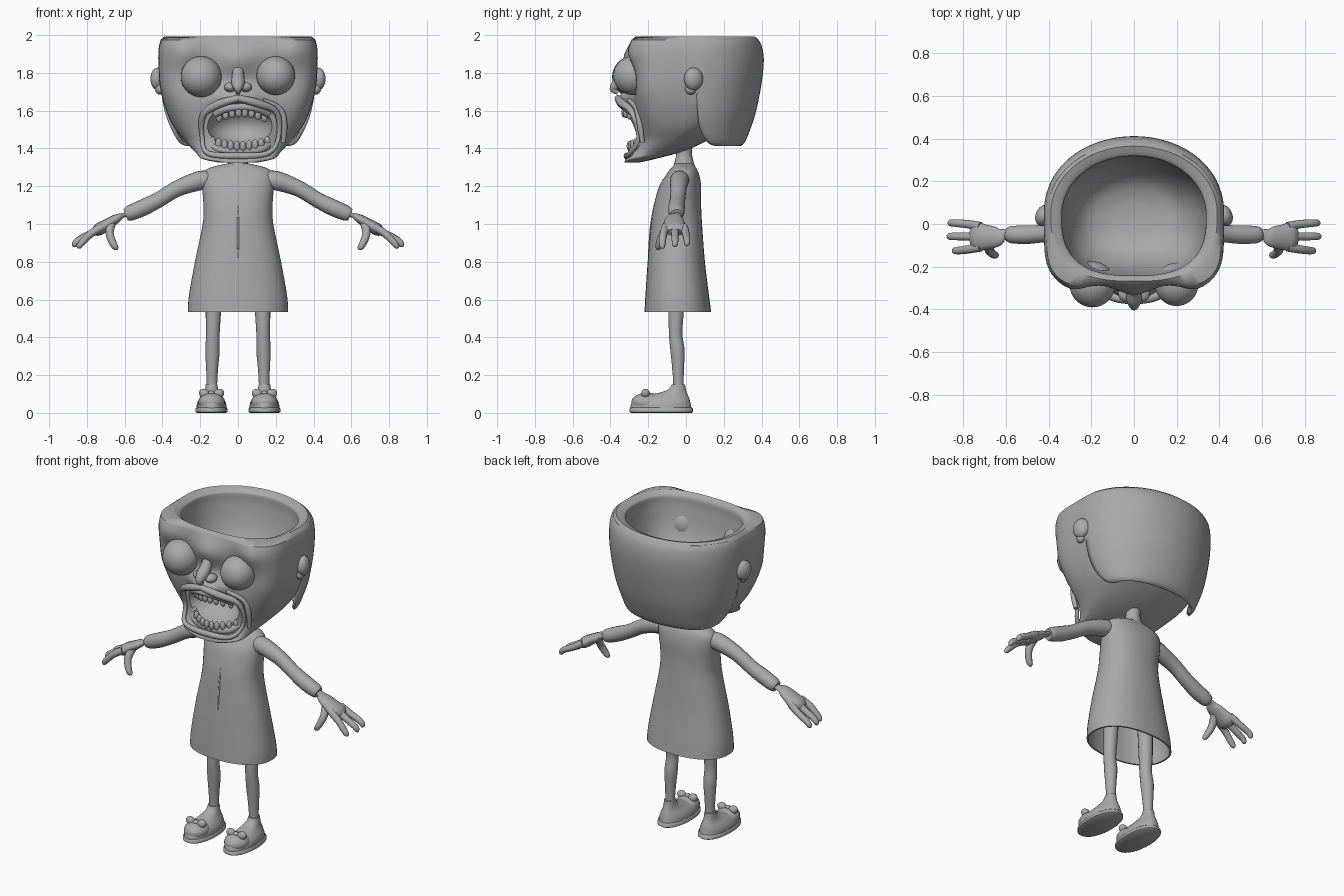
import bpy, bmesh, math
from mathutils import Vector

grey = bpy.data.materials.new("plain_grey")
grey.diffuse_color = (0.4, 0.4, 0.4, 1)


def finish(ob, name, angle=50):
    ob.name = name
    ob.data.materials.clear()
    ob.data.materials.append(grey)
    bpy.ops.object.select_all(action='DESELECT')
    ob.select_set(True)
    bpy.context.view_layer.objects.active = ob
    bpy.ops.object.shade_smooth_by_angle(angle=math.radians(angle))
    return ob


def spline(pts, n):
    """Smooth interpolation through tuples of any length."""
    out = []
    for i in range(len(pts) - 1):
        a, b, c, d = (pts[max(i - 1, 0)], pts[i], pts[i + 1], pts[min(i + 2, len(pts) - 1)])
        for k in range(n):
            t = k / n
            out.append(tuple(0.5 * (2 * q + (r - p) * t + (2 * p - 5 * q + 4 * r - s) * t * t
                                    + (3 * q - p - 3 * r + s) * t ** 3)
                             for p, q, r, s in zip(a, b, c, d)))
    return out + [pts[-1]]


def oval(z, front, back, half, n=48, front_power=2.2, back_power=2.2, x0=0):
    """Horizontal rounded ring; a higher power gives a boxier side."""
    ring = []
    depth = (back - front) / 2
    for i in range(n):
        a = 2 * math.pi * i / n
        c, s = math.cos(a), math.sin(a)
        p = front_power if s < 0 else back_power
        k = (abs(c) ** p + abs(s) ** p) ** (-1 / p)
        ring.append(Vector((x0 + half * c * k, (front + back) / 2 + depth * s * k, z)))
    return ring


def loft(name, rings, closed=True, caps=True, angle=50):
    bm = bmesh.new()
    rows = [[bm.verts.new(p) for p in r] for r in rings]
    n = len(rows[0])
    for a, b in zip(rows, rows[1:]):
        for i in range(n if closed else n - 1):
            j = (i + 1) % n
            bm.faces.new((a[i], a[j], b[j], b[i]))
    if caps:
        bm.faces.new(rows[0][::-1])
        bm.faces.new(rows[-1])
    bmesh.ops.recalc_face_normals(bm, faces=bm.faces)
    me = bpy.data.meshes.new(name)
    bm.to_mesh(me)
    bm.free()
    ob = bpy.data.objects.new(name, me)
    bpy.context.collection.objects.link(ob)
    return finish(ob, name, angle)


def tube(name, pts, n=14, steps=5, flat=1.0, loop=False):
    """Round limb through (x, y, z, radius) points."""
    path = spline(pts, steps)
    rings = []
    for i, p in enumerate(path):
        if loop:
            d = Vector(path[(i + 1) % (len(path) - 1)][:3]) - Vector(path[i - 1 if i else -2][:3])
        else:
            d = Vector(path[min(i + 1, len(path) - 1)][:3]) - Vector(path[max(i - 1, 0)][:3])
        d.normalize()
        ref = Vector((0, 1, 0)) if abs(d.y) < 0.9 else Vector((1, 0, 0))
        u = d.cross(ref).normalized()
        v = d.cross(u)
        rings.append([Vector(p[:3]) + p[3] * (u * math.cos(t) * flat + v * math.sin(t))
                      for t in (2 * math.pi * k / n for k in range(n))])
    return loft(name, rings, caps=not loop)


def ball(name, loc, scale, seg=24, rot=(0, 0, 0)):
    bpy.ops.mesh.primitive_uv_sphere_add(segments=seg, ring_count=seg * 2 // 3, location=loc, rotation=rot)
    ob = bpy.context.object
    ob.scale = scale
    return finish(ob, name)


def cut(ob, loc, scale):
    cutter = ball("cutter", loc, scale, 32)
    mod = ob.modifiers.new("cut", 'BOOLEAN')
    mod.object, mod.operation, mod.solver = cutter, 'DIFFERENCE', 'EXACT'
    bpy.context.view_layer.objects.active = ob
    bpy.ops.object.modifier_apply(modifier=mod.name)
    bpy.data.objects.remove(cutter)
    return finish(ob, ob.name)


def bump(x, z, cx, cz, rx, rz):
    return math.exp(-((x - cx) / rx) ** 2 - ((z - cz) / rz) ** 2)


# Skull: outer wall up to the rim, then down into the hollow
outer = spline([(1.325, -.325, -.25, .10), (1.345, -.32, -.16, .19), (1.38, -.29, -.03, .225),
                (1.43, -.265, .09, .272), (1.51, -.258, .22, .338), (1.61, -.27, .31, .384),
                (1.72, -.28, .375, .412), (1.83, -.285, .402, .421), (1.92, -.287, .403, .421),
                (1.975, -.28, .385, .41)], 4)
inner = spline([(1.992, -.268, .365, .39), (1.975, -.25, .325, .345), (1.955, -.242, .318, .338),
                (1.9, -.238, .315, .334), (1.75, -.205, .28, .30), (1.63, -.13, .2, .22), (1.59, -.04, .1, .1)], 3)
rings = []
for z, f, b, w in outer:
    boxy = 2.7 + 2.6 * min(1, max(0, (z - 1.45) / .25))
    ring = oval(z, f, b, w, 120, boxy, 2.05)
    for p in ring:
        if p.y < -0.12:
            x = abs(p.x)
            p.y += (-.085 * bump(x, z, 0, 1.665, .13, .05) + .025 * bump(x, z, .195, 1.78, .1, .1)
                    - .03 * bump(x, z, .29, 1.91, .08, .08) - .045 * bump(x, z, 0, 1.87, .11, .08))
    rings.append(ring)
rings += [oval(z, f, b, w, 120, 2.7, 2.05) for z, f, b, w in inner]
skull = loft("skull", rings)
cut(skull, (0.01, -.31, 1.515), (.18, .2, .12))

# Hair: shell around the back of the head with rounded lower corners
rows = []
for z, edge, back, half in spline([(1.412, .16, .285, .27), (1.43, .115, .31, .31), (1.5, .075, .34, .352),
                                   (1.6, .06, .372, .389), (1.75, .055, .401, .414), (1.87, .055, .412, .421),
                                   (1.95, .055, .399, .416), (1.98, .06, .378, .401)], 3):
    rows.append([Vector((half * math.cos(math.pi * i / 40), edge + (back - edge) * math.sin(math.pi * i / 40) ** .93, z))
                 for i in range(41)])
hair = loft("hair", rows, closed=False, caps=False)
hair.modifiers.new("thickness", 'SOLIDIFY').thickness = .02
# keep the outer surface: thicken toward the head centre
if hair.data.polygons[0].normal.dot(hair.data.polygons[0].center - Vector((0, .05, 1.7))) < 0:
    hair.data.flip_normals()

# Face details
ball("left_eye", (-.195, -.283, 1.78), (.108,) * 3, 32)
ball("right_eye", (.2, -.283, 1.785), (.102,) * 3, 32)
tube("nose", [(0, -.27, 1.86, .025), (0, -.31, 1.79, .032), (0, -.355, 1.745, .036), (0, -.385, 1.715, .02),
              (0, -.36, 1.695, .012)])
for s in (-1, 1):
    ball("nostril", (s * .04, -.325, 1.725), (.035, .04, .026), 16)
    ball("ear", (s * .425, .04, 1.768), (.037, .052, .06), 20, (0, 0, s * .35))
    ball("ear_lobe", (s * .415, .025, 1.715), (.025, .03, .03), 14)

# Mouth: lips, jowl folds, gums and teeth
tube("lips", [(0, -.36, 1.665, .018), (-.1, -.34, 1.635, .022), (-.185, -.285, 1.575, .018),
              (-.19, -.25, 1.46, .012), (-.16, -.295, 1.375, .014), (0, -.312, 1.36, .018),
              (.16, -.295, 1.375, .014), (.215, -.25, 1.46, .012), (.205, -.285, 1.59, .016),
              (.1, -.34, 1.64, .022), (0, -.36, 1.665, .018)], 12, 4, loop=True)
tube("jowl", [(.13, -.30, 1.655, .012), (.22, -.26, 1.61, .016), (.245, -.245, 1.53, .016), (.24, -.23, 1.43, .012)])
tube("upper_gum", [(-.12, -.27, 1.58, .018), (-.06, -.31, 1.61, .02), (.02, -.325, 1.62, .02),
                   (.10, -.31, 1.61, .02), (.16, -.27, 1.58, .018)], 10)
tube("lower_gum", [(-.15, -.22, 1.42, .022), (-.1, -.265, 1.395, .022), (.01, -.285, 1.385, .022),
                   (.12, -.265, 1.395, .022), (.17, -.22, 1.43, .022)], 10)
for i in range(8):
    t = i / 3.5 - 1
    ball("upper_tooth", (.02 + .12 * t, -.33 + .06 * t * t, 1.59 - .025 * t * t), (.017, .014, .025), 12)
for i in range(10):
    t = i / 4.5 - 1
    ball("lower_tooth", (.01 + .145 * t, -.3 + .06 * t * t, 1.412 + .025 * t * t), (.017, .015, .028), 12)

# Neck and coat, hollow and open at the hem, with a front seam
tube("neck", [(0, -.01, 1.26, .075), (0, -.01, 1.33, .05), (0, -.01, 1.38, .042), (0, -.01, 1.46, .05)], 20)
shell = spline([(.535, -.22, .133, .265), (.62, -.215, .122, .26), (.8, -.203, .1, .228), (1.0, -.185, .085, .187),
                (1.1, -.17, .08, .183), (1.2, -.142, .08, .19), (1.26, -.105, .07, .188), (1.295, -.08, .055, .155),
                (1.32, -.055, .035, .06)], 4)
lining = [(z, f + .01, b - .01, w - .01) for z, f, b, w in shell[20::-1]]
loft("coat", [oval(*r, 48, 2.3, 2.3) for r in lining + shell])
tube("coat_seam", [(0, -.199, .82, .003), (0, -.192, .9, .006), (0, -.183, 1.0, .006), (0, -.168, 1.1, .003)], 8)

for s in (-1, 1):
    # Sleeve and hand
    tube("sleeve", [(s * x, y, z, r) for x, y, z, r in (
        (.14, -.03, 1.228, .045), (.2, -.035, 1.23, .051), (.32, -.04, 1.188, .043), (.42, -.045, 1.128, .041),
        (.5, -.05, 1.088, .044), (.57, -.05, 1.058, .041), (.595, -.05, 1.048, .032))], 18)
    tube("palm", [(s * x, y, z, r) for x, y, z, r in (
        (.575, -.05, 1.053, .024), (.61, -.05, 1.045, .026), (.64, -.06, 1.03, .046),
        (.69, -.062, 1.0, .058), (.735, -.06, .972, .066), (.76, -.06, .955, .045))], 16, flat=.5)
    for y0, y1, x1, z1 in ((-.012, .005, .87, .885), (-.06, -.058, .875, .88), (-.108, -.125, .85, .872)):
        tube("finger", [(s * .72, y0, .985, .022), (s * .78, (y0 + 2 * y1) / 3, .948, .02),
                        (s * (x1 - .025), y1, z1 + .03, .018), (s * (x1 - .007), y1, z1 + .008, .014),
                        (s * x1, y1, z1, .004)], 10, 3)
    tube("thumb", [(s * .67, -.085, 1.005, .024), (s * .68, -.12, .95, .022), (s * .66, -.142, .895, .019),
                   (s * .645, -.146, .872, .014), (s * .64, -.146, .863, .004)], 10, 3)
    # Leg
    tube("leg", [(s * x, y, z, r) for x, y, z, r in (
        (.12, -.05, .8, .045), (.13, -.052, .55, .041), (.133, -.055, .42, .036), (.135, -.045, .33, .038),
        (.137, -.042, .24, .032), (.138, -.04, .15, .028), (.14, -.04, .08, .036))], 18)
    # Shoe with sole, rounded toe and bow
    foot = s * .14
    loft("sole", [oval(z, f, b, w, 32, 2.2, 2.2, foot) for z, f, b, w in (
        (0, -.29, .03, .076), (.006, -.3, .038, .085), (.022, -.3, .036, .085), (.028, -.293, .03, .08))])
    loft("shoe", [oval(z, f, b, w, 32, 2.1, 2.1, foot) for z, f, b, w in spline([
        (.02, -.295, .03, .08), (.05, -.29, .024, .077), (.075, -.262, .018, .064),
        (.095, -.19, .01, .048), (.12, -.1, 0, .036), (.15, -.075, -.005, .031)], 3)])
    ball("toe_cap", (foot, -.205, .055), (.072, .085, .052), 20)
    ball("bow_knot", (foot, -.218, .102), (.018, .018, .016), 12)
    for k in (-1, 1):
        ball("bow_loop", (foot + k * .038, -.214, .102), (.03, .023, .025), 16, (0, -k * .4, 0))
